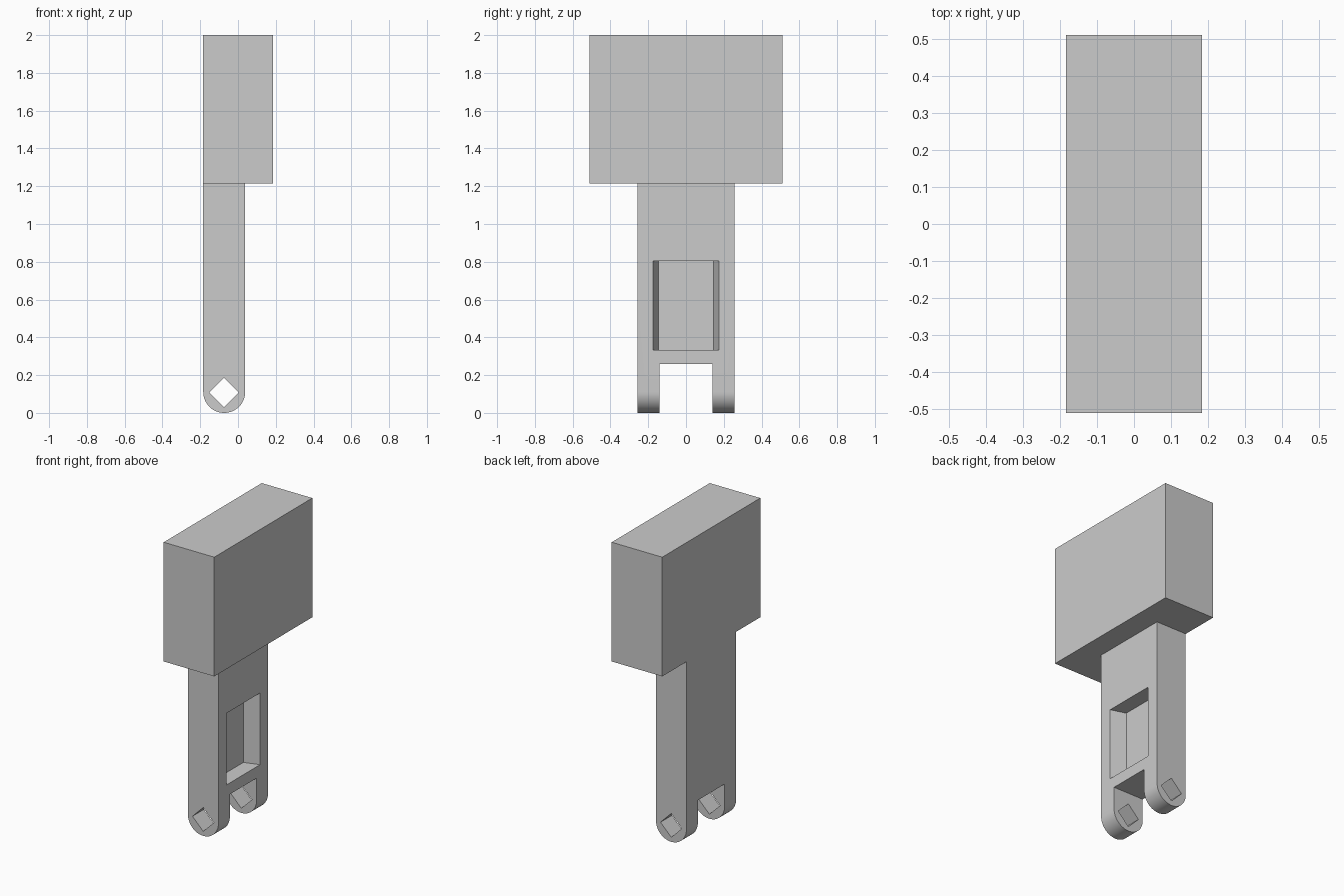
import bpy
import bmesh
import math

if "Cube" in bpy.data.objects:
    bpy.data.objects.remove(bpy.data.objects["Cube"], do_unlink=True)

# Single plain grey
grey = bpy.data.materials.new("plain_grey")
grey.use_nodes = True
colour = (0.6, 0.6, 0.6, 1)
grey.diffuse_color = colour
grey.node_tree.nodes["Principled BSDF"].inputs["Base Color"].default_value = colour

ARM_X, ARM_R, ARM_Y = -0.073, 0.111, 0.258   # arm centre, half thickness, half width
HEAD_X, HEAD_Y, HEAD_Z = 0.184, 0.51, 1.215


def prism(name, profile, axis, low, high):
    """Extrude a closed 2D profile from low to high along the given axis."""
    place = {"y": lambda a, b, t: (a, t, b), "z": lambda a, b, t: (a, b, t)}[axis]
    bm = bmesh.new()
    face = bm.faces.new([bm.verts.new(place(a, b, low)) for a, b in profile])
    ext = bmesh.ops.extrude_face_region(bm, geom=[face])
    shift = place(0, 0, high - low)
    bmesh.ops.translate(bm, vec=shift,
                        verts=[v for v in ext["geom"] if isinstance(v, bmesh.types.BMVert)])
    bmesh.ops.recalc_face_normals(bm, faces=bm.faces)
    mesh = bpy.data.meshes.new(name)
    bm.to_mesh(mesh)
    bm.free()
    mesh.materials.append(grey)
    obj = bpy.data.objects.new(name, mesh)
    bpy.context.collection.objects.link(obj)
    return obj


def rect(x0, x1, y0, y1):
    return [(x0, y0), (x1, y0), (x1, y1), (x0, y1)]


def combine(target, tool, operation):
    """Apply a boolean and discard the helper."""
    tool.hide_render = True
    mod = target.modifiers.new(operation.lower(), "BOOLEAN")
    mod.operation, mod.solver, mod.object = operation, "EXACT", tool
    bpy.context.view_layer.objects.active = target
    bpy.ops.object.modifier_apply(modifier=mod.name)
    bpy.data.objects.remove(tool, do_unlink=True)


# Arm with a rounded lower end
STEPS = 32
outline = [(ARM_X + ARM_R * math.cos(math.pi * (1 + i / STEPS)),
            ARM_R + ARM_R * math.sin(math.pi * (1 + i / STEPS))) for i in range(STEPS + 1)]
outline += [(ARM_X + ARM_R, 1.5), (ARM_X - ARM_R, 1.5)]
body = prism("arm_and_head", outline, "y", -ARM_Y, ARM_Y)

# Block head, flush with the arm on one side
head = prism("head_block", rect(-HEAD_X, HEAD_X, -HEAD_Y, HEAD_Y), "z", HEAD_Z, 2)
combine(body, head, "UNION")

# Gap between the two prongs
gap = prism("fork_gap", rect(-0.5, 0.5, -0.139, 0.139), "z", -0.1, 0.258)
combine(body, gap, "DIFFERENCE")

# Square pin hole, turned on its corner, through both prongs
d = 0.078
hole = prism("pin_hole", [(ARM_X - d, 0.108), (ARM_X, 0.108 - d),
                          (ARM_X + d, 0.108), (ARM_X, 0.108 + d)], "y", -0.4, 0.4)
combine(body, hole, "DIFFERENCE")

# Pocket with tapered side walls
mouth, floor, depth, extra = 0.175, 0.145, 0.1, 0.05
face_x = ARM_X + ARM_R
wide = mouth + (mouth - floor) * extra / depth
pocket = prism("pocket", [(face_x - depth, -floor), (face_x + extra, -wide),
                          (face_x + extra, wide), (face_x - depth, floor)], "z", 0.333, 0.805)
combine(body, pocket, "DIFFERENCE")

# Smooth only the rounded prong ends
bpy.ops.object.select_all(action="DESELECT")
body.select_set(True)
bpy.context.view_layer.objects.active = body
bpy.ops.object.shade_smooth_by_angle(angle=math.radians(30))
